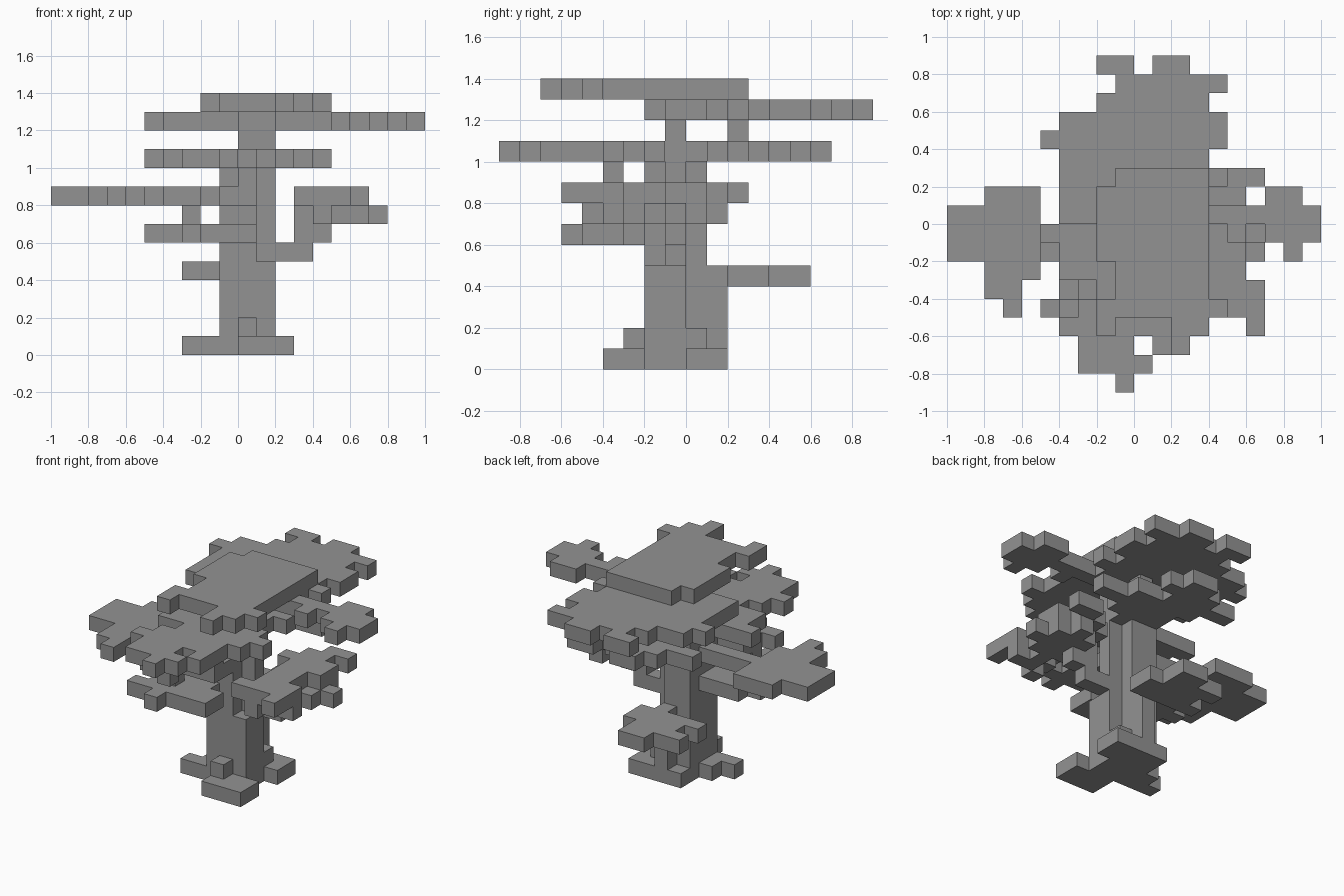
import bpy
import bmesh
from mathutils import Vector

old = bpy.data.objects.get("Cube")
if old:
    bpy.data.objects.remove(old, do_unlink=True)

UNIT = 0.1

grey = bpy.data.materials.new("plain_grey")
grey.use_nodes = True
grey.diffuse_color = (0.29, 0.29, 0.29, 1)
grey.node_tree.nodes["Principled BSDF"].inputs["Base Color"].default_value = grey.diffuse_color

parts = {}


def layer(name, levels, left, back, rows):
    """Add blocks from a floor plan: rows run back to front, columns left to right."""
    cells = parts.setdefault(name, set())
    for z in levels:
        for j, row in enumerate(rows):
            for i, mark in enumerate(row):
                if mark == "#":
                    cells.add((left + i, back - j, z))


def bar(name, z, y, start, end):
    layer(name, [z], start, y, ["#" * (end - start)])


# Spreading roots and the small knots on them
layer("roots", [0], -3, 1, [
    "  ####",
    "  ####",
    " ####",
    "#####",
    "   ###",
    "   ###",
])
bar("roots", 1, -3, 0, 1)
bar("roots", 1, 0, 1, 2)

# Stepped trunk, thicker near the ground
layer("trunk", range(1, 5), -1, 1, [" #", "##", "###", "###"])
layer("trunk", range(5, 10), -1, 0, ["##", "###", "##"])

# Limbs joining the trunk and the leaf plates
bar("right_limb", 5, -1, 1, 4)
bar("right_limb", 6, -1, 3, 5)
bar("front_limb", 7, -4, -3, -2)
bar("front_limb", 9, -4, 0, 1)
bar("top_limb", 11, -1, 0, 2)
bar("top_limb", 11, 2, 1, 2)

# Low leaf plate at the back
layer("low_back_leaves", [4], -3, 5, [
    "  ##",
    "####",
    " ####",
    "#####",
])

# Low leaf plate at the front
layer("low_front_leaves", [6], -5, -1, [
    " ###",
    "####",
    " ####",
    " #####",
    "######",
    "  #",
])

# Stepped leaf cluster on the side limb
layer("side_leaves", [7], 3, 1, [
    "  #",
    " ###",
    "#####",
    " ###",
    "  #",
    "  ##",
    " #",
])
layer("side_leaves", [8], 3, 2, [
    "  ##",
    " ##",
    "####",
    " ###",
    " ##",
    " ##",
    " ###",
    "####",
    "   #",
])

# Long leaf plate reaching sideways
layer("long_leaves", [8], -10, 1, [
    "  ###",
    "#####",
    "#########",
    "#####",
    "  ###",
    "  ##",
    "   #",
])

# Small tuft in front of the trunk
layer("front_tuft", [8], -4, -3, [
    " ####",
    " ####",
    "##",
    "  #",
])

# Broad middle plate with a back arm
layer("middle_leaves", [10], -5, 6, [
    "    ##",
    "   ####",
    " #####",
    "   #####",
    "    ######",
    "    ####",
    "    ###",
    "#######",
    " #######",
    " ########",
    "   #####",
    "  #####",
    " ######",
    "  ### #",
    "  ####",
    "    #",
])

# Upper plate at the back with a side spur
layer("upper_leaves", [12], -5, 8, [
    "   ## ##",
    "    ######",
    "   ######",
    " #########",
    "##########",
    " ########",
    " #########",
    " ########   ##",
    " ##############",
    "     ##   # ###",
    "             #",
])

# Crown plate
layer("crown_leaves", [13], -2, 2, [
    " #####",
    "######",
    "######",
    "######",
    "######",
    " #####",
    " #####",
    "#######",
    "#   ##",
    "    #",
])


def build(name, cells, filled):
    """Skin the blocks with outer faces only and merge the flat areas."""
    bm = bmesh.new()
    for cell in cells:
        for axis in range(3):
            for side in (0, 1):
                near = list(cell)
                near[axis] += 2 * side - 1
                if tuple(near) in filled:
                    continue
                base = Vector(cell)
                base[axis] += side
                u, v = Vector((0, 0, 0)), Vector((0, 0, 0))
                u[(axis + 1) % 3] = v[(axis + 2) % 3] = 1
                loop = [base, base + u, base + u + v, base + v]
                if not side:
                    loop.reverse()
                bm.faces.new([bm.verts.new(p * UNIT) for p in loop])
    bmesh.ops.remove_doubles(bm, verts=bm.verts, dist=UNIT / 100)
    bmesh.ops.dissolve_limit(bm, angle_limit=0.01, verts=bm.verts, edges=bm.edges)
    mesh = bpy.data.meshes.new(name)
    bm.to_mesh(mesh)
    bm.free()
    mesh.materials.append(grey)
    bpy.context.collection.objects.link(bpy.data.objects.new(name, mesh))


filled = set().union(*parts.values())
for name, cells in parts.items():
    build(name, cells, filled)
